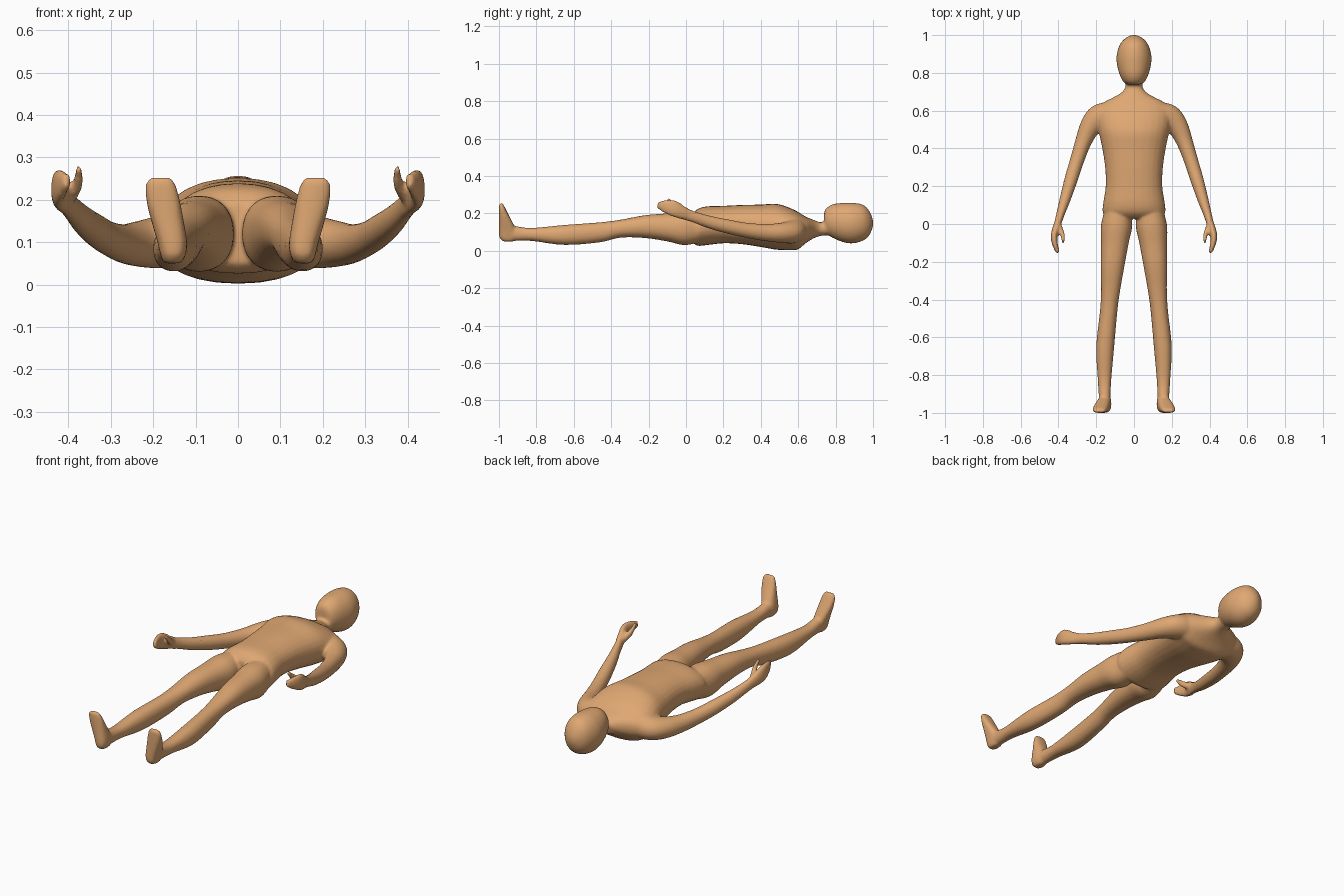
import bpy, bmesh, math
from mathutils import Vector

if "Cube" in bpy.data.objects:
    bpy.data.objects.remove(bpy.data.objects["Cube"])

skin = bpy.data.materials.new("warm tan skin")
skin.diffuse_color = (0.74, 0.39, 0.17, 1)
skin.use_nodes = True
skin.node_tree.nodes["Principled BSDF"].inputs["Base Color"].default_value = skin.diffuse_color
bm = bmesh.new()


def catmull(rows, steps=4):
    """Smoothly interpolate a list of section parameters."""
    out = []
    for i in range(len(rows) - 1):
        a, b, c, d = (rows[max(0, min(len(rows) - 1, i + k))] for k in (-1, 0, 1, 2))
        for s in range(steps):
            t = s / steps
            out.append([q + 0.5 * t * (r - p + t * (2 * p - 5 * q + 4 * r - w + t * (3 * (q - r) + w - p)))
                        for p, q, r, w in zip(a, b, c, d)])
    return out + [list(rows[-1])]


def loft(rings, n=28, power=2.2, side=1):
    """Skin rings of (centre, half axis u, half axis v) into a closed body."""
    loops = []
    for c, u, v in rings:
        loop = []
        for k in range(n):
            a = 2 * math.pi * k / n
            cu = math.copysign(abs(math.cos(a)) ** (2 / power), math.cos(a))
            sv = math.copysign(abs(math.sin(a)) ** (2 / power), math.sin(a))
            p = c + u * cu + v * sv
            loop.append(bm.verts.new((p.x * side, p.y, p.z)))
        loops.append(loop)
    for l0, l1 in zip(loops, loops[1:]):
        for k in range(n):
            bm.faces.new((l0[k], l0[(k + 1) % n], l1[(k + 1) % n], l1[k]))
    bm.faces.new(loops[0])
    bm.faces.new(loops[-1])


def along_y(rows):
    """Rows of (y, x min, x max, z min, z max)."""
    return [(Vector(((x0 + x1) / 2, y, (z0 + z1) / 2)),
             Vector(((x1 - x0) / 2, 0, 0)), Vector((0, 0, (z1 - z0) / 2)))
            for y, x0, x1, z0, z1 in catmull(rows)]


def along_path(rows):
    """Rows of (x, y, z, sideways radius, upward radius)."""
    rows = catmull(rows)
    pts = [Vector(r[:3]) for r in rows]
    rings = []
    for i, r in enumerate(rows):
        t = (pts[min(i + 1, len(pts) - 1)] - pts[max(i - 1, 0)]).normalized()
        u = t.cross(Vector((0, 0, 1))).normalized()
        rings.append((pts[i], u * r[3], u.cross(t) * r[4]))
    return rings


# Torso and neck
torso = [(0.03, .13, .05, .19), (0.06, .165, .027, .222), (0.11, .163, .03, .237),
         (0.2, .15, .04, .24), (0.3, .153, .035, .245), (0.4, .168, .02, .247),
         (0.48, .185, .006, .251), (0.54, .195, .003, .235), (0.595, .195, .006, .21),
         (0.64, .165, .04, .182), (0.67, .11, .06, .17), (0.695, .068, .072, .16),
         (0.725, .046, .08, .152), (0.78, .045, .085, .17)]
loft(along_y([(y, -w, w, a, b) for y, w, a, b in torso]))

# Head
head = [(0.738, .03, .12, .20), (0.75, .054, .092, .228), (0.79, .076, .066, .25),
        (0.85, .091, .043, .256), (0.9, .091, .04, .256), (0.95, .075, .056, .244),
        (0.982, .048, .085, .21), (1.0, .014, .13, .165)]
loft(along_y([(y, -w, w, a, b) for y, w, a, b in head]), power=2.05)

for s in (1, -1):
    # Leg
    loft(along_y([(0.12, .03, .14, .06, .2), (0.0, .009, .174, .03, .21),
                  (-0.1, .028, .175, .05, .2), (-0.22, .05, .176, .068, .19),
                  (-0.35, .073, .174, .07, .166), (-0.46, .088, .18, .045, .152),
                  (-0.65, .105, .2, .031, .138), (-0.82, .12, .192, .052, .122),
                  (-0.9, .124, .187, .053, .13), (-0.96, .126, .185, .055, .14)]), side=s)
    # Foot, standing up from heel to toe
    foot = catmull([(.155, -.95, .05, .02, .03), (.153, -.95, .07, .03, .047),
                    (.155, -.953, .10, .035, .047), (.165, -.962, .145, .038, .038),
                    (.176, -.975, .195, .04, .025), (.182, -.985, .235, .036, .015),
                    (.183, -.989, .252, .026, .01)])
    loft([(Vector(r[:3]), Vector((r[3], 0, 0)), Vector((0, r[4], 0))) for r in foot],
         power=2.6, side=s)
    # Arm from shoulder to wrist
    loft(along_path([(.12, .585, .112, .065, .07), (.185, .56, .1, .072, .062),
                     (.233, .512, .096, .056, .054), (.27, .43, .097, .043, .046),
                     (.307, .32, .11, .037, .04), (.335, .23, .128, .035, .038),
                     (.365, .13, .152, .029, .034), (.39, .05, .178, .022, .03),
                     (.404, .0, .195, .019, .032)]), power=2, side=s)
    # Palm and fingers
    loft(along_path([(.398, .02, .19, .018, .028), (.413, -.025, .206, .02, .037),
                     (.423, -.07, .228, .018, .043), (.416, -.115, .238, .014, .034),
                     (.402, -.152, .245, .01, .017)]), n=16, side=s)
    # Thumb
    loft(along_path([(.403, .01, .2, .013, .016), (.388, -.03, .218, .013, .018),
                     (.376, -.065, .245, .011, .015), (.377, -.1, .277, .008, .009)]),
         n=16, side=s)

bmesh.ops.recalc_face_normals(bm, faces=bm.faces)
me = bpy.data.meshes.new("body")
bm.to_mesh(me)
bm.free()
me.materials.append(skin)
body = bpy.data.objects.new("body", me)
bpy.context.collection.objects.link(body)

# Fuse the limbs into one skin and soften the joins
remesh = body.modifiers.new("fuse", 'REMESH')
remesh.mode = 'VOXEL'
remesh.voxel_size = 0.007
remesh.use_smooth_shade = True
soften = body.modifiers.new("soften", 'SMOOTH')
soften.factor = 0.5
soften.iterations = 6
reduce = body.modifiers.new("reduce", 'DECIMATE')
reduce.ratio = 0.3
